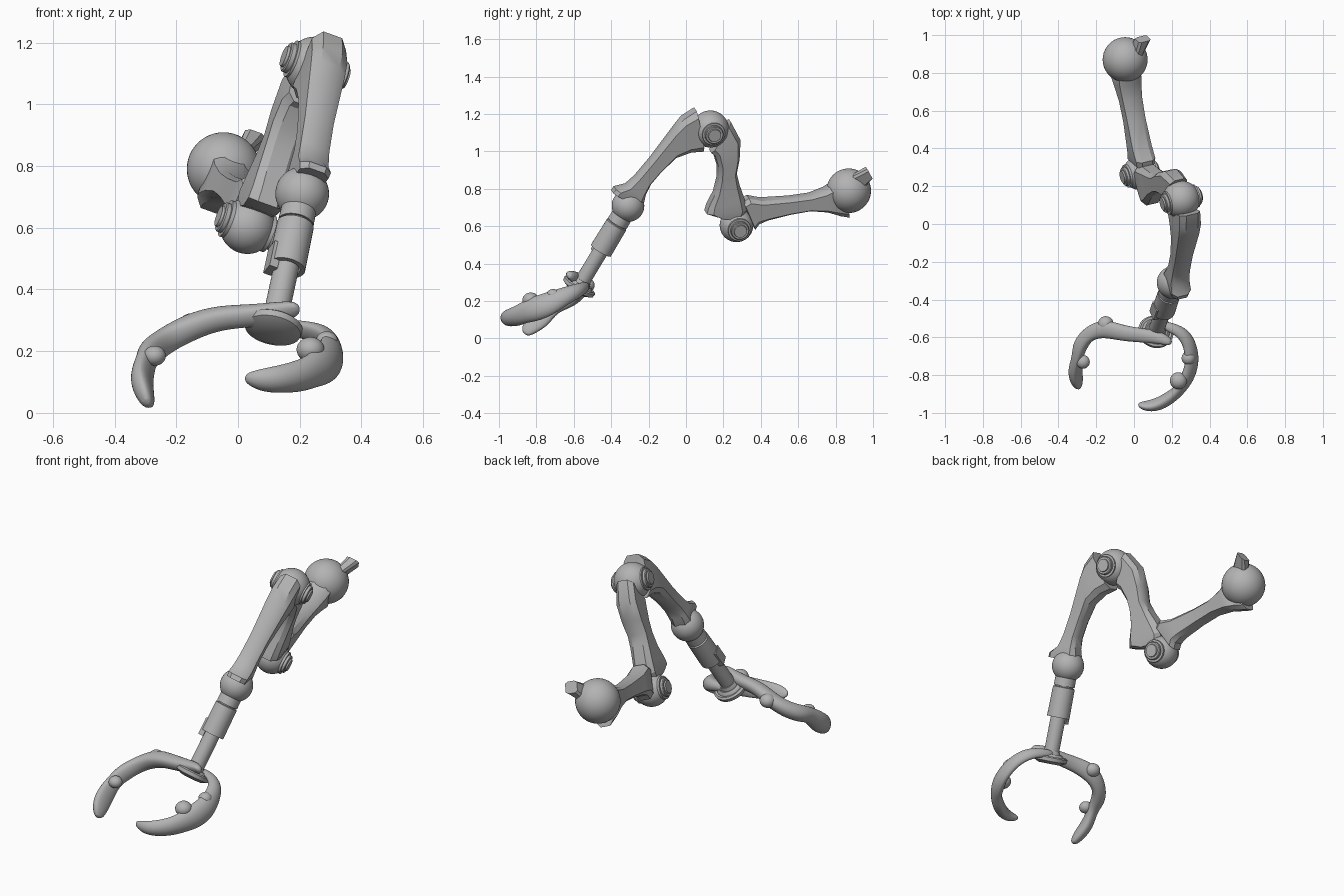
import bpy, bmesh, math
from mathutils import Vector

cube = bpy.data.objects.get("Cube")
if cube:
    bpy.data.objects.remove(cube, do_unlink=True)

grey = bpy.data.materials.new("plain_grey")
grey.use_nodes = True
grey.diffuse_color = (0.45, 0.45, 0.45, 1)
grey.node_tree.nodes["Principled BSDF"].inputs["Base Color"].default_value = grey.diffuse_color

# The whole arm bends in one plane; hinge is that plane's normal
hinge = Vector((0.915, 0.22, -0.33)).normalized()
shoulder_y, shoulder_z, shoulder_x = 0.13, 1.12, 0.25


def on_plane(y, z, shift=0.0):
    """Point of the bending plane seen at (y, z) from the side."""
    drop = hinge.y * (y - shoulder_y) + hinge.z * (z - shoulder_z)
    return Vector((shoulder_x - drop / hinge.x + shift, y, z))


def finish(name, bm, angle=30, subdivide=0):
    bmesh.ops.recalc_face_normals(bm, faces=bm.faces)
    mesh = bpy.data.meshes.new(name)
    bm.to_mesh(mesh)
    bm.free()
    mesh.materials.append(grey)
    obj = bpy.data.objects.new(name, mesh)
    bpy.context.collection.objects.link(obj)
    if subdivide:
        mod = obj.modifiers.new("smooth", 'SUBSURF')
        mod.levels = mod.render_levels = subdivide
    bpy.ops.object.select_all(action='DESELECT')
    obj.select_set(True)
    bpy.context.view_layer.objects.active = obj
    bpy.ops.object.shade_smooth_by_angle(angle=math.radians(angle))
    return obj


def loft(name, rings, **options):
    """Skin a list of equal point rings and cap both ends."""
    bm = bmesh.new()
    loops = [[bm.verts.new(p) for p in ring] for ring in rings]
    count = len(loops[0])
    for a, b in zip(loops, loops[1:]):
        for i in range(count):
            j = (i + 1) % count
            bm.faces.new((a[i], a[j], b[j], b[i]))
    bm.faces.new(loops[0])
    bm.faces.new(loops[-1])
    return finish(name, bm, **options)


OCTAGON = [(1, .55), (.72, 1), (-.72, 1), (-1, .55),
           (-1, -.55), (-.72, -1), (.72, -1), (1, -.55)]


def link(name, ribs):
    """Chamfered arm: each rib is two outline points, half width, side shift."""
    rings = []
    for ay, az, by, bz, width, *shift in ribs:
        a, b = on_plane(ay, az, *shift), on_plane(by, bz, *shift)
        mid, half = (a + b) / 2, (a - b) / 2
        rings.append([mid + half * u + hinge * width * v for u, v in OCTAGON])
    return loft(name, rings)


def lathe(name, start, axis, profile, sides=32):
    """Turned part: profile of (distance along axis, radius)."""
    axis = axis.normalized()
    u = axis.orthogonal().normalized()
    v = axis.cross(u)
    turn = [math.tau * i / sides for i in range(sides)]
    rings = [[start + axis * d + (u * math.cos(t) + v * math.sin(t)) * r for t in turn]
             for d, r in profile]
    return loft(name, rings)


def ball(name, centre, radius, scale=(1, 1, 1)):
    bm = bmesh.new()
    bmesh.ops.create_uvsphere(bm, u_segments=40, v_segments=24, radius=radius)
    for v in bm.verts:
        v.co = Vector(a * b for a, b in zip(v.co, scale)) + centre
    return finish(name, bm)


# Ball joints
base = on_plane(0.87, 0.79)
elbow = on_plane(0.27, 0.605)
top = on_plane(0.13, 1.12)
wrist = on_plane(-0.31, 0.71)
ball("base_ball", base, 0.119)
ball("elbow_ball", elbow, 0.09)
ball("top_ball", top, 0.099)
ball("wrist_ball", wrist, 0.087)

# Hinge pins through the two bending joints
for label, centre, r in (("elbow", elbow, 0.09), ("top", top, 0.099)):
    for side, way in (("left", 1), ("right", -1)):
        lathe(f"{label}_pin_{side}", centre, hinge * way,
              [(0, .062), (r * .86, .062), (r * .86, .05), (r, .05),
               (r + .004, .046), (r + .004, .036), (r + .012, .034)])

# Arm links
link("front_link", [
    (.05, 1.225, .09, 1.01, .06), (-.02, 1.18, .02, 1.005, .062),
    (-.06, 1.13, -.06, .975, .06), (-.19, .96, -.14, .895, .05),
    (-.27, .865, -.195, .83, .05), (-.32, .82, -.22, .78, .053),
    (-.38, .805, -.23, .74, .055), (-.395, .785, -.25, .71, .05)])
link("middle_link", [
    (.235, 1.165, .13, 1.0, .05), (.285, 1.07, .15, .985, .058),
    (.28, .97, .17, .92, .058), (.265, .89, .17, .86, .055),
    (.28, .83, .15, .78, .055), (.305, .76, .115, .71, .058),
    (.32, .70, .105, .675, .06), (.29, .65, .17, .655, .055)])
link("rear_link", [
    (.30, .74, .365, .59, .05), (.33, .758, .385, .62, .055),
    (.40, .745, .43, .64, .055), (.55, .755, .55, .67, .052),
    (.66, .77, .66, .69, .055), (.74, .80, .75, .685, .062),
    (.80, .84, .82, .665, .065), (.82, .83, .87, .655, .05)])
link("base_fin", [(.87, .86, .93, .79, .02, .045), (.965, .912, .993, .86, .035, .085)])

# Telescopic wrist: collar, sleeve, rod and hand flange
hand = on_plane(-0.57, 0.28)
reach = hand - wrist
axis = reach.normalized()
length = reach.length
lathe("wrist_collar", wrist, axis, [(.03, .056), (.112, .058), (.112, .05), (.12, .05)])
lathe("wrist_sleeve", wrist, axis,
      [(.116, .05), (.12, .06), (.285, .062), (.285, .045), (.25, .045)])
lathe("wrist_rod", wrist, axis, [(.2, .041), (length, .041)])
lathe("hand_flange", hand, -axis,
      [(-.03, .06), (-.015, .092), (.005, .095), (.012, .085), (.008, .074),
       (.016, .07), (.024, .06), (.02, .052), (.04, .045)])

# Sleeve latch
side = axis.cross(hinge)
corners = [(-1, -1), (1, -1), (1, 1), (-1, 1)]
loft("sleeve_latch", [[wrist + axis * d - hinge * (.05 + .014 * a) + side * .03 * b
                       for a, b in corners] for d in (.22, .315)])

# Claws: bulging outside, flattened inside, around a shared grip centre
grip = Vector((0.0, -0.78, 0.17))
hand_up = Vector((-0.36, -0.49, 0.79)).normalized()


def claw(name, stations):
    points = [Vector(s[:3]) for s in stations]
    last = len(points) - 1
    rings = []
    for i, (p, s) in enumerate(zip(points, stations)):
        along = (points[min(i + 1, last)] - points[max(i - 1, 0)]).normalized()
        up = (hand_up - along * hand_up.dot(along)).normalized()
        out = along.cross(up)
        if out.dot(p - grip) < 0:
            out = -out
        ring = []
        for k in range(10):
            c, n = math.cos(math.tau * k / 10), math.sin(math.tau * k / 10)
            ring.append(p + out * c * s[3] * (1.1 if c > 0 else .5) + up * n * s[4] * 1.1)
        rings.append(ring)
    return loft(name, rings, angle=60, subdivide=2)


claw("right_claw", [
    (.20, -.635, .34, .02, .02), (.15, -.61, .325, .04, .035),
    (.05, -.60, .31, .05, .035), (-.06, -.59, .305, .055, .037),
    (-.15, -.565, .275, .07, .04), (-.23, -.585, .235, .05, .042),
    (-.275, -.65, .20, .055, .045), (-.29, -.71, .175, .036, .04),
    (-.305, -.77, .115, .045, .055), (-.295, -.83, .07, .042, .05),
    (-.283, -.865, .022, .022, .022)])
claw("left_claw", [
    (.12, -.535, .28, .025, .02), (.20, -.55, .27, .03, .03),
    (.265, -.59, .25, .04, .04), (.295, -.66, .22, .04, .05),
    (.30, -.74, .18, .042, .065), (.27, -.81, .155, .048, .065),
    (.245, -.86, .14, .038, .055), (.20, -.90, .12, .043, .052),
    (.13, -.945, .11, .045, .045), (.07, -.96, .108, .035, .038),
    (.02, -.955, .115, .015, .015)])

# Knuckle bumps on the claws
for i, (spot, size) in enumerate([((.235, -.83, .205), .045), ((.288, -.71, .232), .036),
                                  ((-.27, -.73, .185), .036), ((-.15, -.53, .285), .042)]):
    ball(f"knuckle_{i + 1}", Vector(spot), size, (1, 1, .9))
